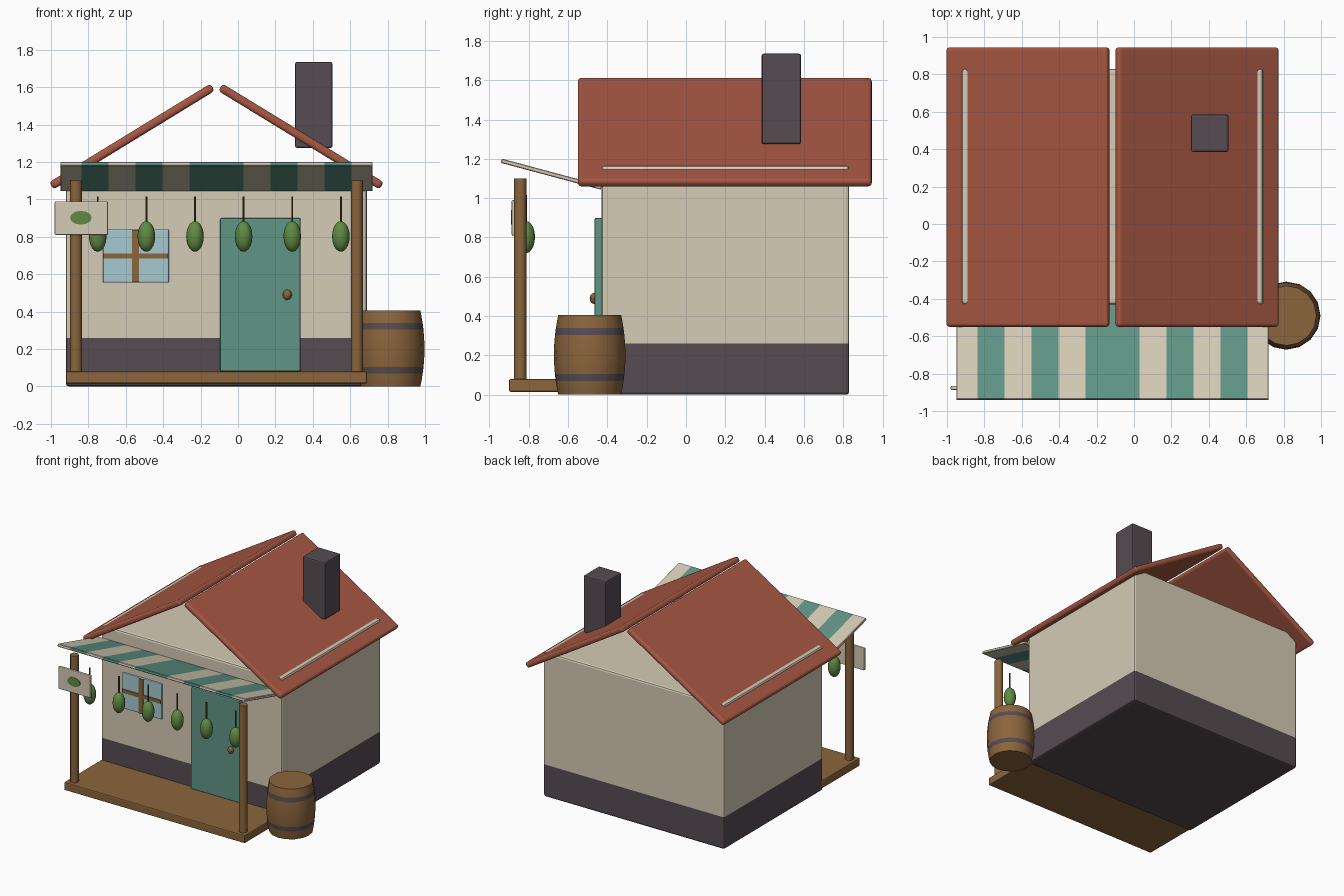
import bpy, bmesh, math
from mathutils import Matrix, Vector

if "Cube" in bpy.data.objects:
    bpy.data.objects.remove(bpy.data.objects["Cube"])


def mat(name, r, g, b):
    m = bpy.data.materials.new(name)
    lin = [((c / 255 + 0.055) / 1.055) ** 2.4 for c in (r, g, b)]
    m.diffuse_color = (*lin, 1)
    m.use_nodes = True
    m.node_tree.nodes["Principled BSDF"].inputs["Base Color"].default_value = m.diffuse_color
    return m


PLASTER = mat("plaster", 214, 204, 182)
STONE = mat("dark_stone", 86, 76, 81)
ROOF = mat("red_tile", 168, 88, 67)
GREEN = mat("teal_paint", 96, 149, 134)
WOOD = mat("wood", 139, 101, 60)
GLASS = mat("window_blue", 166, 202, 210)
GOURD = mat("leaf_green", 96, 138, 68)
TWINE = mat("dark_twine", 92, 66, 40)

CX = -0.115  # centre line of the house


def finish(bm, name, mats, rule=None, smooth=False):
    bmesh.ops.recalc_face_normals(bm, faces=bm.faces)
    if rule:
        for f in bm.faces:
            f.material_index = rule(f.calc_center_median())
    me = bpy.data.meshes.new(name)
    bm.to_mesh(me)
    bm.free()
    for m in mats:
        me.materials.append(m)
    ob = bpy.data.objects.new(name, me)
    bpy.context.collection.objects.link(ob)
    if smooth:
        bpy.ops.object.select_all(action='DESELECT')
        ob.select_set(True)
        bpy.context.view_layer.objects.active = ob
        bpy.ops.object.shade_smooth_by_angle(angle=math.radians(40))
    return ob


def box(name, x, y, z, mats, bevel=0.0, seg=2, rot=None, cuts=(), rule=None):
    """Box from (min, max) ranges, bevelled, cut by planes, turned about its centre."""
    bm = bmesh.new()
    bmesh.ops.create_cube(bm, size=1)
    c = Vector([(a + b) / 2 for a, b in (x, y, z)])
    bmesh.ops.scale(bm, vec=[b - a for a, b in (x, y, z)], verts=bm.verts)
    if bevel:
        bmesh.ops.bevel(bm, geom=bm.edges[:], offset=bevel, segments=seg,
                        profile=0.5, affect='EDGES')
    if rot:
        bmesh.ops.rotate(bm, matrix=rot, verts=bm.verts)
    bmesh.ops.translate(bm, vec=c, verts=bm.verts)
    for co, no in cuts:
        bmesh.ops.bisect_plane(bm, geom=bm.verts[:] + bm.edges[:] + bm.faces[:],
                               plane_co=co, plane_no=no)
    return finish(bm, name, mats, rule)


def cylinder(name, x, y, z0, z1, r, m, sides=12):
    bm = bmesh.new()
    bmesh.ops.create_cone(bm, cap_ends=True, segments=sides, radius1=r, radius2=r,
                          depth=z1 - z0,
                          matrix=Matrix.Translation((x, y, (z0 + z1) / 2)))
    return finish(bm, name, [m], smooth=True)


def ball(name, loc, radii, m, u=16, v=10):
    bm = bmesh.new()
    bmesh.ops.create_uvsphere(bm, u_segments=u, v_segments=v, radius=1,
                              matrix=Matrix.Translation(loc) @ Matrix.Diagonal((*radii, 1)))
    return finish(bm, name, [m], smooth=True)


# House body with stone footing
box("house_body", (-0.92, 0.69), (-0.43, 0.83), (0, 1.165), [PLASTER, STONE], 0.015,
    cuts=[((0, 0, 0.26), (0, 0, 1))], rule=lambda c: int(c.z < 0.26))

# Two roof slabs, open at the gables
slope = math.atan2(0.503, 0.823)
for side, name in ((-1, "roof_left"), (1, "roof_right")):
    mx = CX + side * 0.452
    box(name, (mx - 0.505, mx + 0.505), (-0.55, 0.945), (1.3135, 1.3585), [ROOF], 0.018,
        seg=3, rot=Matrix.Rotation(side * slope, 3, 'Y'))

# Chimney
box("chimney", (0.305, 0.505), (0.385, 0.585), (1.275, 1.735), [STONE], 0.01)

# Striped awning
W = 0.1445
box("awning", (-0.95, 0.72), (-0.949, -0.421), (1.111, 1.133), [GREEN, PLASTER], 0.004, seg=1,
    rot=Matrix.Rotation(math.radians(-15), 3, 'X'),
    cuts=[((CX + s * k * W, 0, 0), (1, 0, 0)) for k in range(1, 6) for s in (-1, 1)],
    rule=lambda c: int(abs(c.x - CX) / W) % 2)

# Porch deck and posts
box("porch_deck", (-0.92, 0.69), (-0.9, -0.42), (0.015, 0.08), [WOOD], 0.008)
for s, name in ((-1, "left_post"), (1, "right_post")):
    cylinder(name, CX + s * 0.751, -0.843, 0.08, 1.1, 0.032, WOOD)

# Door and knob
box("door", (-0.095, 0.335), (-0.465, -0.42), (0.08, 0.9), [GREEN], 0.008)
ball("door_knob", (0.263, -0.468, 0.49), (0.025, 0.022, 0.028), WOOD, 8, 6)

# Window with glazing bars
box("window_glass", (-0.722, -0.37), (-0.445, -0.42), (0.555, 0.84), [GLASS], 0.006)
box("window_upright", (-0.567, -0.529), (-0.453, -0.44), (0.558, 0.837), [WOOD])
box("window_crossbar", (-0.719, -0.373), (-0.452, -0.44), (0.684, 0.712), [WOOD])

# Hanging sign with a painted leaf
box("sign_board", (-0.98, -0.695), (-0.887, -0.865), (0.81, 0.99), [PLASTER], 0.006)
bm = bmesh.new()
bmesh.ops.create_cone(bm, cap_ends=True, segments=12, radius1=1, radius2=1, depth=1,
                      matrix=Matrix.Translation((-0.84, -0.888, 0.902))
                      @ Matrix.Diagonal((0.058, 0.006, 0.037, 1))
                      @ Matrix.Rotation(math.pi / 2, 4, 'X'))
finish(bm, "sign_leaf", [GOURD])

# Row of hanging gourds
for i in range(6):
    x = -0.75 + 0.26 * i
    ball(f"gourd_{i + 1}", (x, -0.815, 0.802), (0.047, 0.047, 0.082), GOURD)
    cylinder(f"gourd_string_{i + 1}", x, -0.815, 0.87, 1.015, 0.006, TWINE, 6)

# Barrel, turned from a bulging profile with hoops coloured by height
R, H = 0.16, 0.405
levels = [0, 0.035, 0.07, 0.105, 0.155, 0.2, 0.255, 0.305, 0.34, 0.375, H]
bm = bmesh.new()
rings = []
for z in levels:
    r = R + 0.022 * (1 - (2 * z / H - 1) ** 2)
    rings.append([bm.verts.new((0.815 + r * math.cos(a), -0.49 + r * math.sin(a), z))
                  for a in [math.tau * k / 16 for k in range(16)]])
for lo, hi in zip(rings, rings[1:]):
    for k in range(16):
        n = (k + 1) % 16
        bm.faces.new((lo[k], lo[n], hi[n], hi[k]))
bm.faces.new(rings[0])
bm.faces.new(rings[-1])
finish(bm, "barrel", [WOOD, STONE],
       rule=lambda c: int(0.07 < c.z < 0.105 or 0.305 < c.z < 0.34), smooth=True)
